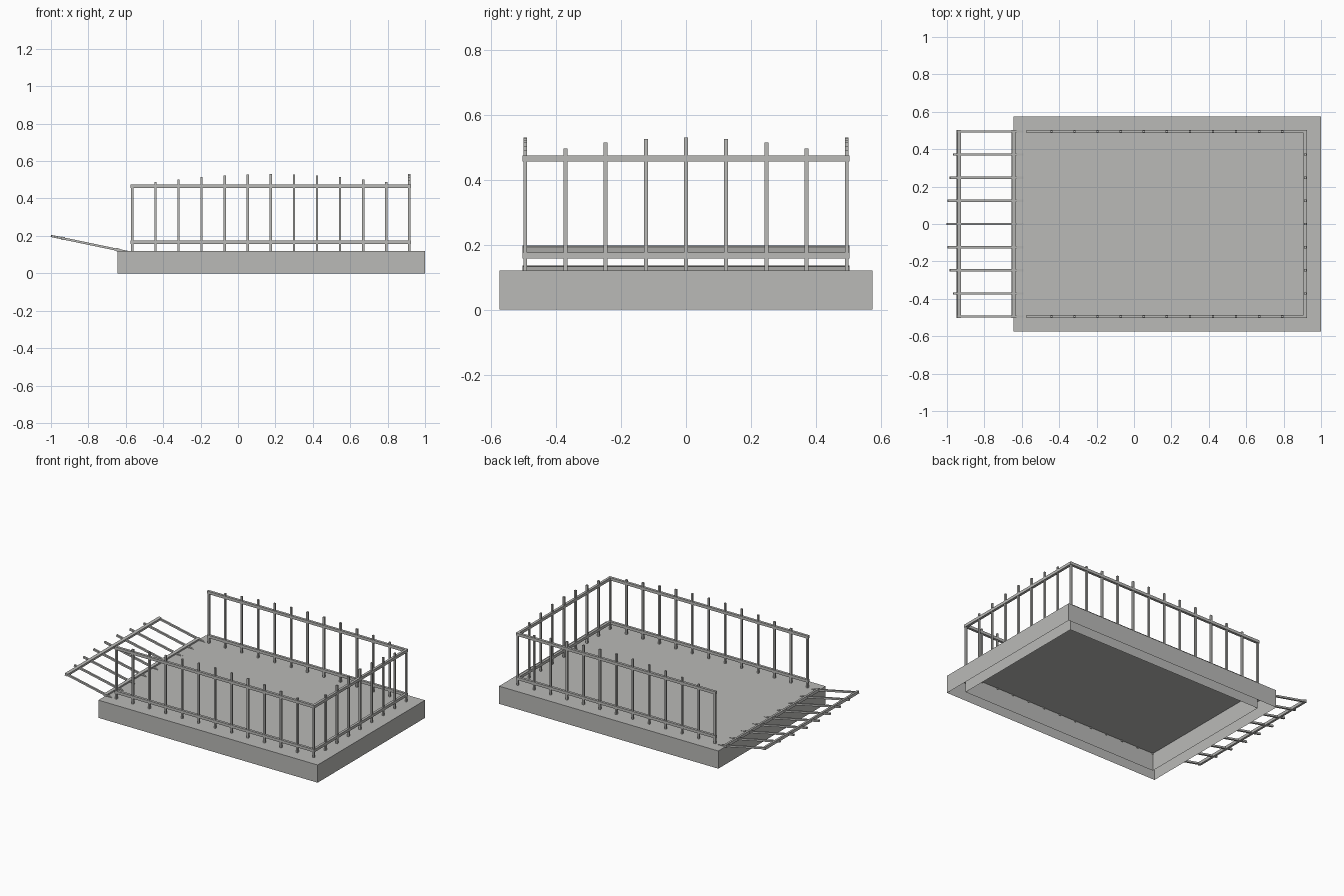
import bpy, bmesh, math
from mathutils import Matrix, Vector

if "Cube" in bpy.data.objects:
    bpy.data.objects.remove(bpy.data.objects["Cube"])

mat = bpy.data.materials.new("plain_grey")
mat.diffuse_color = (0.49, 0.49, 0.475, 1)
mat.use_nodes = True
mat.node_tree.nodes["Principled BSDF"].inputs["Base Color"].default_value = mat.diffuse_color

X0, X1, Y = -0.645, 1.0, 0.575      # base outline
FX0, FX1, FY = -0.565, 0.916, 0.495  # fence lines
TOP = 0.12


def finish(bm, name):
    me = bpy.data.meshes.new(name)
    bm.to_mesh(me)
    bm.free()
    me.materials.append(mat)
    ob = bpy.data.objects.new(name, me)
    bpy.context.collection.objects.link(ob)
    return ob


def box(bm, lo, hi):
    lo, hi = Vector(lo), Vector(hi)
    m = Matrix.Translation((lo + hi) / 2) @ Matrix.Diagonal((*(hi - lo), 1))
    return bmesh.ops.create_cube(bm, size=1, matrix=m)["verts"]


def shell(bm, x0, x1, y, keep_top):
    # box sides that are open underneath
    verts = box(bm, (x0, -y, 0), (x1, y, TOP))
    faces = {f for v in verts for f in v.link_faces}
    drop = [f for f in faces if f.normal.z < -0.5 or (f.normal.z > 0.5 and not keep_top)]
    bmesh.ops.delete(bm, geom=drop, context="FACES_ONLY")


# base: hollow deck with an inner skirt underneath
bm = bmesh.new()
shell(bm, X0, X1, Y, True)
bm.normal_update()
finish(bm, "base_deck")
bm = bmesh.new()
shell(bm, X0 + 0.08, X1 - 0.08, Y - 0.08, False)
finish(bm, "base_inner_skirt")


def panel(name, length, gaps, matrix):
    # posts with an arched top line, joined by two rails (local x along, z up)
    bm = bmesh.new()
    p, r = 0.006, 0.0085
    for i in range(gaps + 1):
        x = length * i / gaps
        h = 0.355 + 0.055 * math.sin(math.pi * i / gaps)
        box(bm, (x - p, -p, -0.008), (x + p, p, h))
    for z in (0.047, 0.345):
        box(bm, (-r, -r, z - 0.0095), (length + r, r, z + 0.0095))
    ob = finish(bm, name)
    ob.matrix_world = matrix
    return ob


# fixed fences
for name, y in (("front_fence", -FY), ("back_fence", FY)):
    panel(name, FX1 - FX0, 12, Matrix.Translation((FX0, y, TOP)))
quarter = Matrix.Rotation(math.pi / 2, 4, "Z")
panel("right_fence", 2 * FY, 8, Matrix.Translation((FX1, -FY, TOP)) @ quarter)

# end panel folded down outwards
tilt = Matrix.Rotation(-math.radians(90 - 11.8), 4, "Y")
panel("folded_gate", 2 * FY, 8, Matrix.Translation((-0.599, -FY, 0.116)) @ tilt @ quarter)
